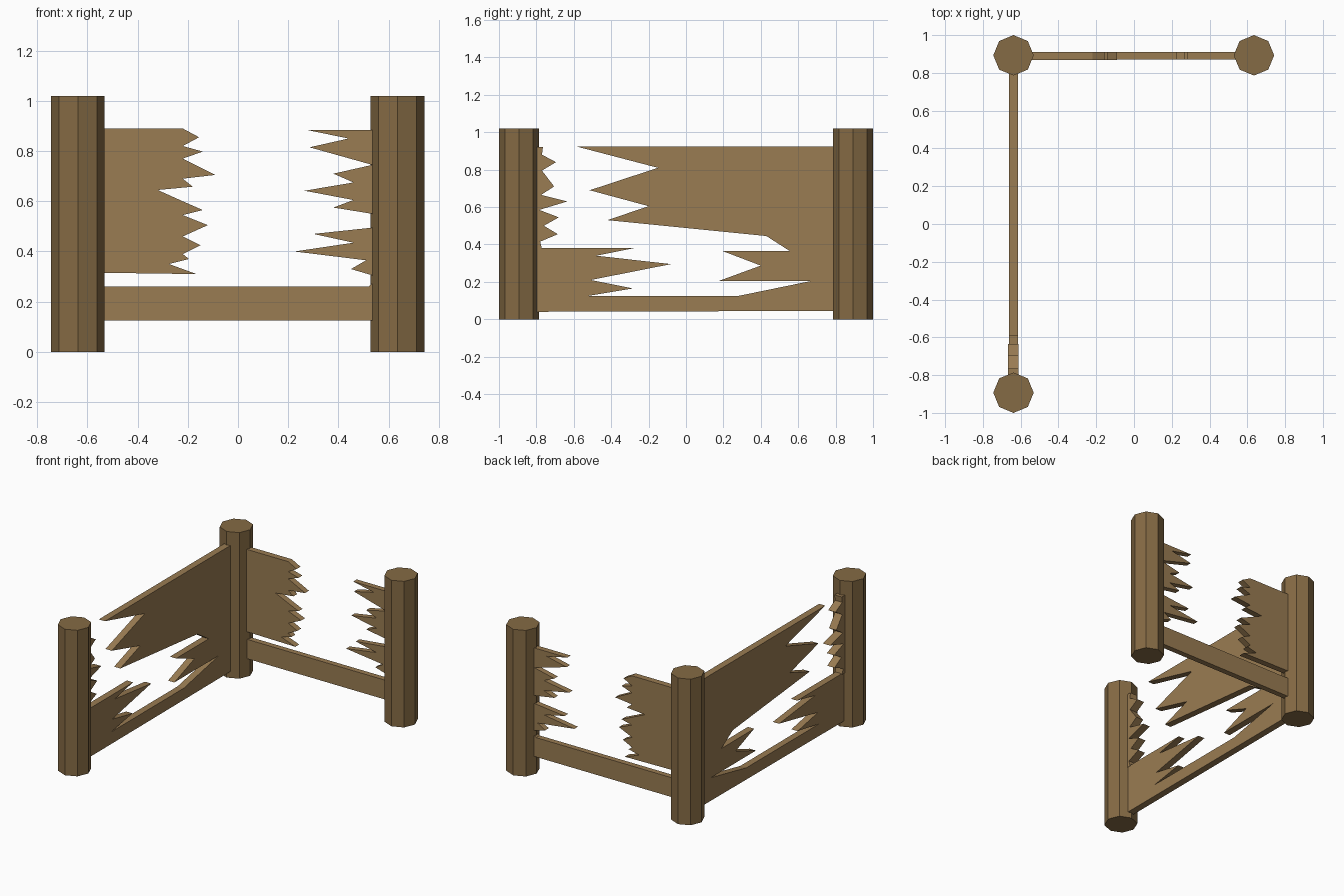
import bpy, bmesh
from math import pi, cos, sin


def material(name, rgb):
    m = bpy.data.materials.new(name)
    m.diffuse_color = (*rgb, 1)
    return m


plank_wood = material("plank_wood", (0.32, 0.20, 0.085))
post_wood = material("post_wood", (0.235, 0.145, 0.058))


def prism(name, points, offset, mat):
    """Extrude a closed outline along an offset vector into a flat-shaded solid."""
    bm = bmesh.new()
    face = bm.faces.new([bm.verts.new(p) for p in points])
    res = bmesh.ops.extrude_face_region(bm, geom=[face], use_keep_orig=True)
    verts = [g for g in res["geom"] if isinstance(g, bmesh.types.BMVert)]
    bmesh.ops.translate(bm, verts=verts, vec=offset)
    bmesh.ops.recalc_face_normals(bm, faces=bm.faces)
    mesh = bpy.data.meshes.new(name)
    bm.to_mesh(mesh)
    bm.free()
    mesh.materials.append(mat)
    obj = bpy.data.objects.new(name, mesh)
    bpy.context.collection.objects.link(obj)
    return obj


def back_plank(name, outline, y0=0.872, y1=0.911):
    return prism(name, [(x, y0, z) for x, z in outline], (0, y1 - y0, 0), plank_wood)


def side_plank(name, outline, x0=-0.663, x1=-0.615):
    return prism(name, [(x0, y, z) for y, z in outline], (x1 - x0, 0, 0), plank_wood)


# Octagonal posts
R = 0.107
for name, cx, cy in (("corner_post", -0.638, 0.893),
                     ("right_post", 0.635, 0.893),
                     ("front_post", -0.638, -0.893)):
    ring = [(cx + R * cos(i * pi / 4), cy + R * sin(i * pi / 4), 0) for i in range(8)]
    prism(name, ring, (0, 0, 1.02), post_wood)

# Back wall: rail, broken left board, splinters on the right post
back_plank("back_rail", [(-0.6, 0.125), (0.6, 0.125), (0.6, 0.27), (0.53, 0.27),
                         (0.52, 0.26), (-0.6, 0.26)])
back_plank("back_broken_board", [
    (-0.6, 0.316), (-0.165, 0.31), (-0.275, 0.35), (-0.195, 0.37), (-0.22, 0.39),
    (-0.15, 0.425), (-0.22, 0.46), (-0.12, 0.505), (-0.22, 0.545), (-0.14, 0.565),
    (-0.22, 0.6), (-0.32, 0.645), (-0.18, 0.658), (-0.22, 0.69), (-0.09, 0.705),
    (-0.22, 0.77), (-0.14, 0.798), (-0.22, 0.82), (-0.155, 0.855), (-0.22, 0.89),
    (-0.6, 0.89)], 0.868)
back_plank("back_splinters", [
    (0.6, 0.883), (0.28, 0.883), (0.44, 0.85), (0.285, 0.815), (0.535, 0.745),
    (0.38, 0.71), (0.46, 0.675), (0.265, 0.642), (0.46, 0.605), (0.38, 0.575),
    (0.535, 0.55), (0.535, 0.495), (0.30, 0.47), (0.46, 0.435), (0.225, 0.40),
    (0.51, 0.365), (0.45, 0.33), (0.535, 0.305), (0.6, 0.305)])

# Side wall: one large broken sheet, plus splinters on the front post
side_plank("side_broken_wall", [
    (0.85, 0.925), (-0.59, 0.925), (-0.15, 0.81), (-0.515, 0.69), (-0.2, 0.605),
    (-0.42, 0.53), (0.43, 0.445), (0.555, 0.365), (0.195, 0.365), (0.4, 0.287),
    (0.175, 0.205), (0.67, 0.205), (0.28, 0.125), (-0.525, 0.125), (-0.285, 0.165),
    (-0.51, 0.21), (-0.08, 0.295), (-0.48, 0.34), (-0.28, 0.38), (-0.85, 0.38),
    (-0.85, 0.04), (0.85, 0.045)])
side_plank("side_splinters", [
    (-0.85, 0.375), (-0.77, 0.375), (-0.78, 0.415), (-0.685, 0.455), (-0.76, 0.5),
    (-0.68, 0.545), (-0.785, 0.585), (-0.635, 0.63), (-0.775, 0.665), (-0.705, 0.71),
    (-0.77, 0.795), (-0.695, 0.84), (-0.77, 0.88), (-0.765, 0.92), (-0.85, 0.92)],
    -0.668, -0.612)
